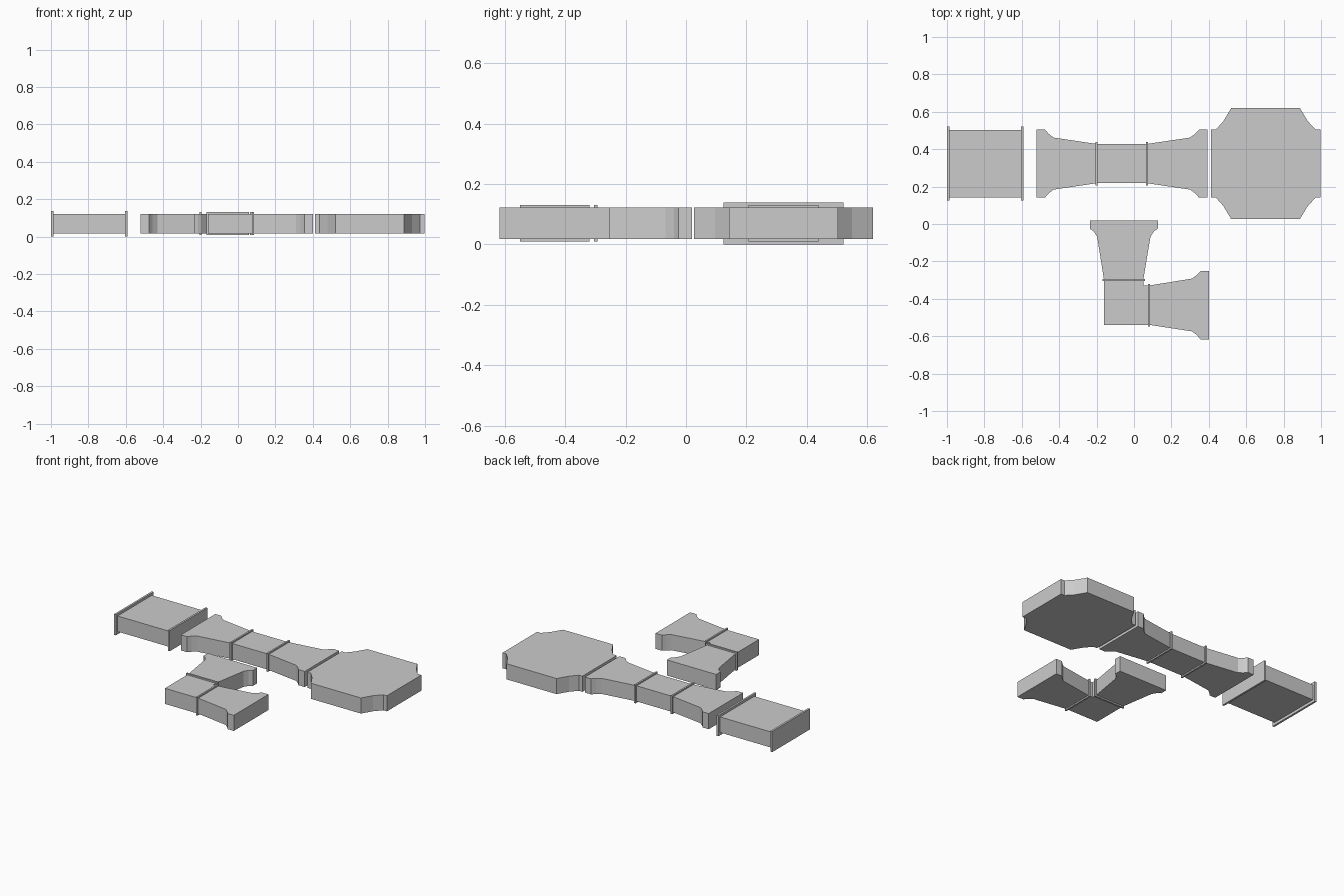
import bpy
import bmesh

cube = bpy.data.objects.get("Cube")
if cube:
    bpy.data.objects.remove(cube, do_unlink=True)

# Single sheet-metal colour
metal = bpy.data.materials.new("galvanised_grey")
metal.use_nodes = True
GREY = (0.6, 0.6, 0.6, 1)
metal.diffuse_color = GREY
metal.node_tree.nodes["Principled BSDF"].inputs["Base Color"].default_value = GREY

Z0, Z1 = 0.018, 0.122   # bottom and top of every duct body
AXIS = 0.323            # centre line of the main run


def prism(name, outline, z0=Z0, z1=Z1):
    """Extrude a plan outline vertically into a flat-shaded solid."""
    bm = bmesh.new()
    face = bm.faces.new([bm.verts.new((x, y, z0)) for x, y in outline])
    top = bmesh.ops.extrude_face_region(bm, geom=[face])["geom"]
    bmesh.ops.translate(bm, vec=(0, 0, z1 - z0),
                        verts=[v for v in top if isinstance(v, bmesh.types.BMVert)])
    bmesh.ops.recalc_face_normals(bm, faces=bm.faces)
    mesh = bpy.data.meshes.new(name)
    bm.to_mesh(mesh)
    bm.free()
    mesh.materials.append(metal)
    obj = bpy.data.objects.new(name, mesh)
    bpy.context.collection.objects.link(obj)
    return obj


def box(name, x0, x1, y0, y1, z0=0.009, z1=0.131):
    return prism(name, [(x0, y0), (x1, y0), (x1, y1), (x0, y1)], z0, z1)


def symmetric(name, half):
    """Body whose half-widths are mirrored across the main run axis."""
    upper = [(x, AXIS + w) for x, w in half]
    lower = [(x, AXIS - w) for x, w in reversed(half)]
    return prism(name, upper + lower)


# Straight duct with an end flange on each side
box("straight_duct", -0.99, -0.6, 0.143, 0.503, Z0, Z1)
for name, x in (("left", -1.0), ("right", -0.604)):
    box("straight_duct_flange_" + name, x, x + 0.013, 0.125, 0.521, 0, 0.138)

# Long reducer with a narrow throat
symmetric("double_reducer", [
    (-0.52, 0.181), (-0.475, 0.181), (-0.457, 0.16), (-0.43, 0.139),
    (-0.2, 0.105), (0.07, 0.105), (0.30, 0.139), (0.325, 0.158),
    (0.347, 0.181), (0.392, 0.181)])
for name, x in (("left", -0.206), ("right", 0.064)):
    box("reducer_flange_" + name, x, x + 0.011, AXIS - 0.116, AXIS + 0.116)

# Wide octagonal chamber
symmetric("wide_chamber", [
    (0.411, 0.181), (0.437, 0.181), (0.478, 0.227), (0.52, 0.297),
    (0.887, 0.297), (0.929, 0.227), (0.972, 0.181), (0.998, 0.181)])

# Elbow with two flared arms
prism("elbow_duct", [
    (-0.236, 0.02), (-0.236, -0.025), (-0.215, -0.04), (-0.197, -0.068),
    (-0.161, -0.295), (-0.161, -0.539), (0.08, -0.539), (0.31, -0.574),
    (0.335, -0.593), (0.355, -0.617), (0.401, -0.617), (0.401, -0.252),
    (0.355, -0.252), (0.335, -0.273), (0.31, -0.292), (0.08, -0.329),
    (0.05, -0.329), (0.05, -0.295), (0.088, -0.068), (0.106, -0.04),
    (0.127, -0.025), (0.127, 0.02)])
box("elbow_flange_back", -0.169, 0.06, -0.305, -0.293)
box("elbow_flange_side", 0.074, 0.085, -0.549, -0.32)
